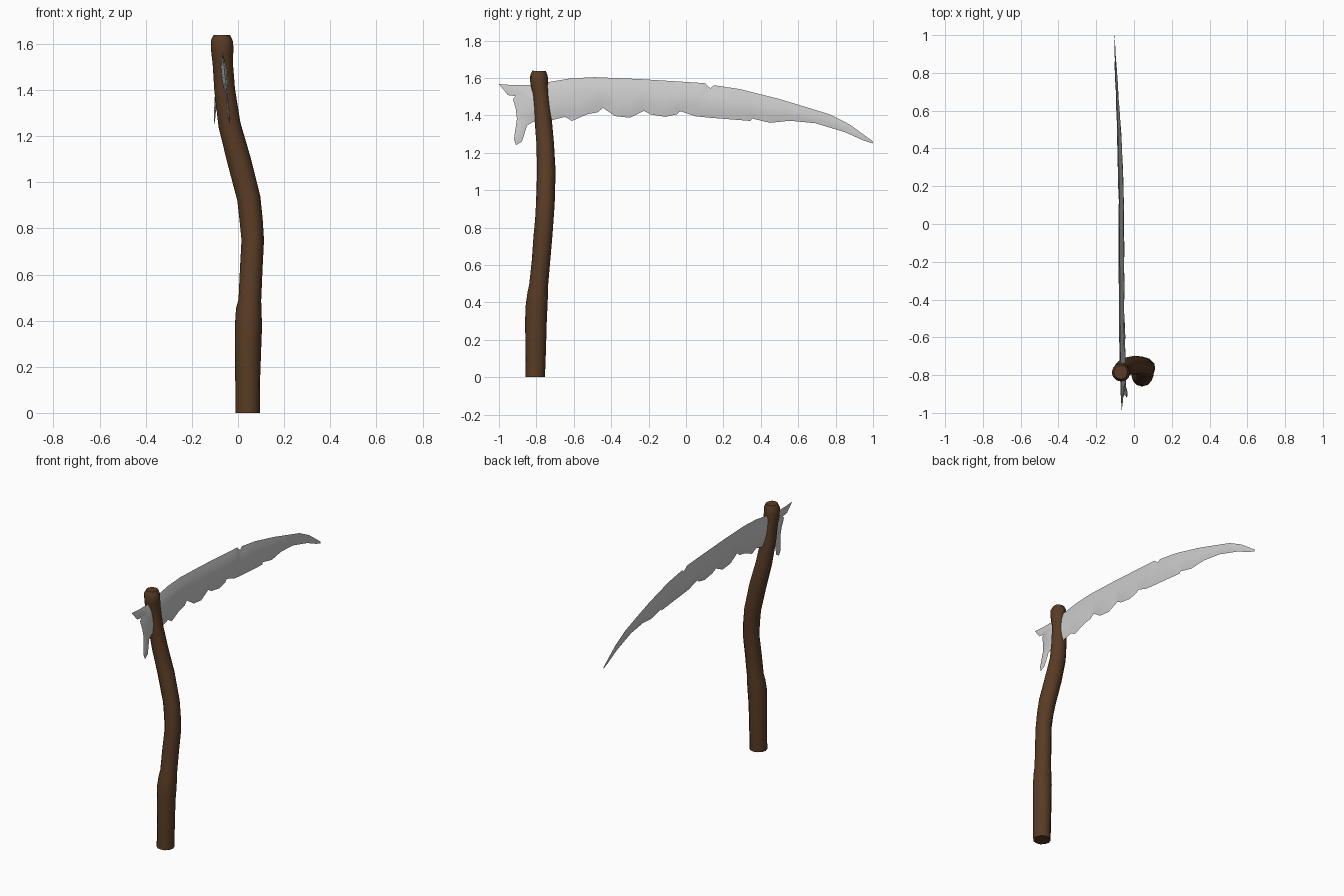
import bpy, bmesh, math, random
from mathutils import Vector
from mathutils.geometry import intersect_point_line

if "Cube" in bpy.data.objects:
    bpy.data.objects.remove(bpy.data.objects["Cube"])

random.seed(4)
wood = bpy.data.materials.new("wood")
wood.diffuse_color = (0.1, 0.045, 0.018, 1)
wood.use_nodes = True
wood.node_tree.nodes["Principled BSDF"].inputs["Base Color"].default_value = wood.diffuse_color


def finish(bm, name, angle, mat=None):
    bmesh.ops.recalc_face_normals(bm, faces=bm.faces)
    me = bpy.data.meshes.new(name)
    bm.to_mesh(me)
    bm.free()
    ob = bpy.data.objects.new(name, me)
    bpy.context.collection.objects.link(ob)
    if mat:
        me.materials.append(mat)
    bpy.ops.object.select_all(action='DESELECT')
    bpy.context.view_layer.objects.active = ob
    ob.select_set(True)
    bpy.ops.object.shade_smooth_by_angle(angle=math.radians(angle))
    return ob


# Crooked handle: rings of (x, y, z, radius)
rings = [(.043, -.806, 0, .053), (.043, -.804, .15, .054), (.043, -.802, .3, .057),
         (.045, -.800, .38, .058), (.048, -.793, .45, .055), (.051, -.788, .49, .050),
         (.058, -.776, .62, .049), (.064, -.765, .75, .049), (.058, -.758, .84, .050),
         (.046, -.752, .93, .050), (.004, -.747, 1.1, .050), (-.036, -.752, 1.25, .047),
         (-.058, -.766, 1.4, .045), (-.066, -.778, 1.52, .043), (-.068, -.784, 1.555, .046),
         (-.069, -.786, 1.585, .048), (-.070, -.786, 1.615, .047), (-.070, -.785, 1.638, .036)]
SIDES = 12
bm = bmesh.new()
loops = []
for i, (x, y, z, r) in enumerate(rings):
    a, b = Vector(rings[max(i - 1, 0)][:3]), Vector(rings[min(i + 1, len(rings) - 1)][:3])
    d = b - a
    lean = 0 if i == 0 else (0.3 if z > 1.6 else 1)
    loop = []
    for k in range(SIDES):
        t = 2 * math.pi * k / SIDES
        q = r * random.uniform(.97, 1.03)
        u, v = q * math.cos(t), q * math.sin(t)
        dz = -lean * (u * d.x + v * d.y) / d.z
        loop.append(bm.verts.new((x + u, y + v, z + dz)))
    loops.append(loop)
for p, q in zip(loops, loops[1:]):
    for k in range(SIDES):
        n = (k + 1) % SIDES
        bm.faces.new((p[k], p[n], q[n], q[k]))
bm.faces.new(loops[0])
bm.faces.new(loops[-1])
finish(bm, "handle", 45, wood)

# Knot low on the handle
bm = bmesh.new()
bmesh.ops.create_uvsphere(bm, u_segments=10, v_segments=6, radius=1)
for v in bm.verts:
    v.co = Vector((.062 + v.co.x * .03, -.775 + v.co.y * .034, .42 + v.co.z * .065))
finish(bm, "handle_knot", 45, wood)

# Ragged blade outline (y, z): spine, cutting edge, hook, rear spike
outline = [(-1, 1.567), (-.93, 1.562), (-.83, 1.562), (-.74, 1.577), (-.62, 1.597), (-.49, 1.604),
           (-.25, 1.594), (.1, 1.572), (.13, 1.545), (.15, 1.561), (.29, 1.54), (.5, 1.487),
           (.77, 1.405), (.877, 1.35), (1, 1.26), (.997, 1.25), (.95, 1.265), (.85, 1.31),
           (.69, 1.358), (.556, 1.371), (.45, 1.36), (.353, 1.383), (.345, 1.37), (.13, 1.387),
           (.05, 1.395), (-.03, 1.422), (-.05, 1.405), (-.11, 1.392), (-.19, 1.405),
           (-.225, 1.424), (-.3, 1.387), (-.38, 1.396), (-.444, 1.44), (-.47, 1.417),
           (-.53, 1.405), (-.61, 1.37), (-.647, 1.392), (-.717, 1.374), (-.8, 1.376),
           (-.85, 1.345), (-.877, 1.26), (-.909, 1.24), (-.92, 1.273), (-.904, 1.38),
           (-.91, 1.433), (-.925, 1.487), (-.91, 1.503), (-.952, 1.508)]
pts = [Vector((0, y, z)) for y, z in outline]


def edge_distance(p):
    best = 9
    for a, b in zip(pts, pts[1:] + pts[:1]):
        c, t = intersect_point_line(p, a, b)
        c = a + (b - a) * min(max(t, 0), 1)
        best = min(best, (p - c).length)
    return best


# Fill the outline, slice it into a grid, then bulge both sides into a lens section
bm = bmesh.new()
verts = [bm.verts.new(p) for p in pts]
edges = [bm.edges.new((verts[i - 1], verts[i])) for i in range(len(verts))]
bmesh.ops.triangle_fill(bm, edges=edges, use_beauty=True)
cuts = [((0, -.95 + .06 * i, 0), (0, 1, 0)) for i in range(33)]
cuts += [((0, 0, 1.26 + .03 * i), (0, 0, 1)) for i in range(12)]
for co, no in cuts:
    bmesh.ops.bisect_plane(bm, geom=bm.verts[:] + bm.edges[:] + bm.faces[:],
                           dist=1e-5, plane_co=co, plane_no=no)
dup = bmesh.ops.duplicate(bm, geom=bm.verts[:] + bm.edges[:] + bm.faces[:])
back = {g for g in dup["geom"] if isinstance(g, bmesh.types.BMVert)}
for v in bm.verts:
    y, z = v.co.y, v.co.z
    s = min(edge_distance(v.co) / .085, 1)
    half = .013 * math.sin(s * math.pi / 2)
    bend = -.068 - (.016 * y + .045 * y * y if y > 0 else .008 * y)
    v.co.x = bend - .1 * (z - 1.5) + (-half if v in back else half)
bmesh.ops.remove_doubles(bm, verts=bm.verts, dist=1e-4)
finish(bm, "blade", 40)
